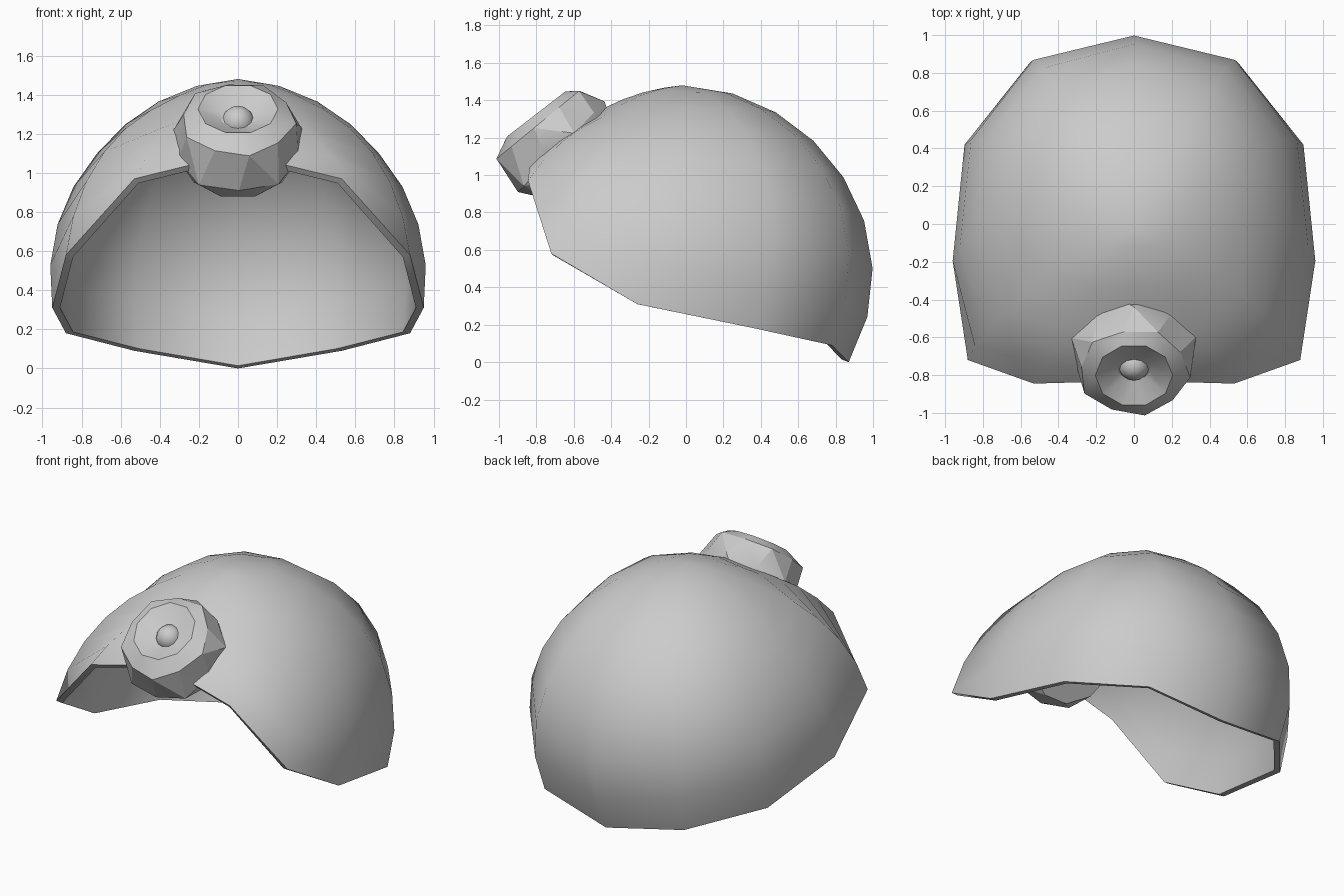
import bpy, bmesh, math
from mathutils import Vector, Matrix

if "Cube" in bpy.data.objects:
    bpy.data.objects.remove(bpy.data.objects["Cube"])

C = Vector((0, 0, 0.5))
STEPS = 8

# slanted rim of the cap, back centre to front centre (right half)
RIM = [(0, .87, 0), (.53, .78, .09), (.88, .37, .18), (.95, -.26, .31),
       (.88, -.72, .58), (.53, -.845, .97), (0, -.83, 1.10)]
# where along each meridian the flare toward the rim begins
FLARE = [.7, .6, .6, .5, .3, .5, .6]


def base_radius(th, ph):
    side = .07 * math.sin(2 * ph) ** 2 * max(0, math.cos(ph))
    return (.98 - .025 * math.sin(2 * th)
            + math.sin(th) ** 2 * (.02 + side - .05 * math.sin(ph) ** 2))


def meridian(k):
    """Points from just below the crown to rim point k, flaring near the rim."""
    d = Vector(RIM[k]) - C
    th_r, ph_r = math.acos(d.z / d.length), math.atan2(d.x, d.y)
    ph0 = k * math.pi / 6
    pts = []
    for i in range(1, STEPS + 1):
        t = i / STEPS
        w = max(0, (t - FLARE[k]) / (1 - FLARE[k]))
        th, ph = th_r * t, ph0 + (ph_r - ph0) * w
        r = base_radius(th, ph) + (d.length - base_radius(th_r, ph_r)) * w
        pts.append(C + r * Vector((math.sin(th) * math.sin(ph),
                                   math.sin(th) * math.cos(ph), math.cos(th))))
    return pts


def make_object(name, bm):
    me = bpy.data.meshes.new(name)
    bm.to_mesh(me)
    bm.free()
    ob = bpy.data.objects.new(name, me)
    bpy.context.collection.objects.link(ob)
    bpy.ops.object.select_all(action='DESELECT')
    ob.select_set(True)
    bpy.context.view_layer.objects.active = ob
    return ob


def smooth(deg):
    bpy.ops.object.shade_smooth_by_angle(angle=math.radians(deg))


# cap shell: twelve meridians, left half mirrored
half = [meridian(k) for k in range(7)]
full = half + [[Vector((-p.x, p.y, p.z)) for p in half[k]] for k in range(5, 0, -1)]
bm = bmesh.new()
crown = bm.verts.new((0, -.02, 1.48))
cols = [[bm.verts.new(p) for p in col] for col in full]
for a, b in zip(cols, cols[1:] + cols[:1]):
    bm.faces.new((crown, b[0], a[0]))
    for i in range(STEPS - 1):
        bm.faces.new((a[i], b[i], b[i + 1], a[i + 1]))
bmesh.ops.recalc_face_normals(bm, faces=bm.faces[:])
bm.normal_update()
if crown.link_faces[0].normal.z < 0:
    bmesh.ops.reverse_faces(bm, faces=bm.faces[:])
cap = make_object("cap_shell", bm)
sol = cap.modifiers.new("thickness", 'SOLIDIFY')
sol.thickness = .04
sol.offset = -1
bpy.ops.object.modifier_apply(modifier=sol.name)
smooth(40)

# bun frame: local z is the bun axis, local y runs up the slope
n = Vector((0, -.72, .69)).normalized()
t = Vector((0, .69, .72)).normalized()
frame = Matrix((Vector((1, 0, 0)), t, n)).transposed().to_4x4()
frame.translation = Vector((0, -.63, 1.19))

# swirled bun: twisted rings of (radius, height, centre shift, twist, tilt)
N = 10
RINGS = [(.28, -.12, -.05, 0, 0), (.335, 0, -.065, .3, 0),
         (.29, .165, -.045, .75, .12), (.205, .215, -.02, 1.25, .15),
         (.09, .165, -.02, 1.5, 0)]
bm = bmesh.new()
rows = []
for j, (r, h, s, tw, tilt) in enumerate(RINGS):
    row = []
    for i in range(N):
        a = 2 * math.pi * i / N - tw
        rr = r * (1 + (.035 if i % 2 else -.035) * (j in (1, 2)))
        y = rr * math.sin(a) + s
        row.append(bm.verts.new((rr * math.cos(a), y, h - tilt * y)))
    rows.append(row)
for lo, hi in zip(rows, rows[1:]):
    for i in range(N):
        k = (i + 1) % N
        bm.faces.new((lo[i], lo[k], hi[k]))
        bm.faces.new((lo[i], hi[k], hi[i]))
bm.faces.new(rows[0][::-1])
bm.faces.new(rows[-1])
bmesh.ops.recalc_face_normals(bm, faces=bm.faces[:])
bun = make_object("swirled_bun", bm)
bun.matrix_world = frame
smooth(24)

# small bead in the middle of the bun
bm = bmesh.new()
bmesh.ops.create_uvsphere(bm, u_segments=12, v_segments=8, radius=.085)
bead = make_object("bun_centre", bm)
bead.matrix_world = frame @ Matrix.Translation((0, -.03, .13))
smooth(40)
